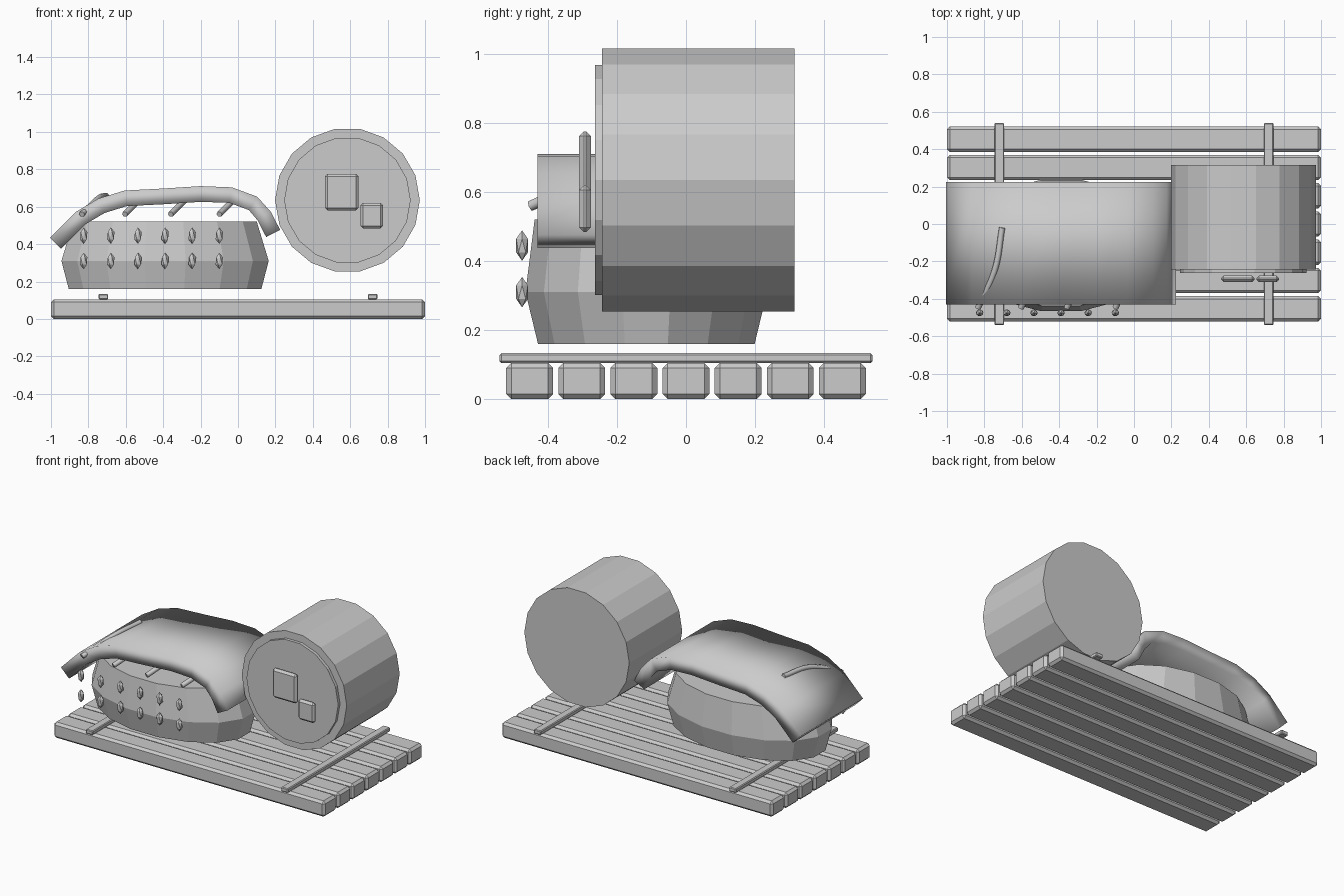
import bpy, bmesh, math
from mathutils import Vector, Matrix

if "Cube" in bpy.data.objects:
    bpy.data.objects.remove(bpy.data.objects["Cube"], do_unlink=True)

GREY = (0.6, 0.6, 0.6, 1)
mat = bpy.data.materials.new("plain grey")
mat.use_nodes = True
mat.diffuse_color = GREY
mat.node_tree.nodes["Principled BSDF"].inputs["Base Color"].default_value = GREY


def finish(name, bm, smooth=False):
    bmesh.ops.recalc_face_normals(bm, faces=bm.faces)
    mesh = bpy.data.meshes.new(name)
    bm.to_mesh(mesh)
    bm.free()
    for p in mesh.polygons:
        p.use_smooth = smooth
    mesh.materials.append(mat)
    ob = bpy.data.objects.new(name, mesh)
    bpy.context.collection.objects.link(ob)
    return ob


def box(name, centre, size, bevel):
    bm = bmesh.new()
    bmesh.ops.create_cube(bm, size=1, matrix=Matrix.Translation(centre) @ Matrix.Diagonal((*size, 1)))
    bmesh.ops.bevel(bm, geom=bm.edges[:], offset=bevel, segments=1, affect='EDGES')
    return finish(name, bm)


def loft(name, rings, smooth=False):
    """Bridge equal rings of points and cap both ends."""
    bm = bmesh.new()
    vs = [[bm.verts.new(p) for p in ring] for ring in rings]
    n = len(vs[0])
    for a, b in zip(vs, vs[1:]):
        for i in range(n):
            j = (i + 1) % n
            bm.faces.new((a[i], a[j], b[j], b[i]))
    bm.faces.new(vs[0])
    bm.faces.new(vs[-1])
    return finish(name, bm, smooth)


def drum(name, y0, y1, r, sides=18):
    def ring(y):
        return [(0.585 + r * math.cos(math.tau * i / sides), y,
                 0.635 + r * math.sin(math.tau * i / sides)) for i in range(sides)]
    return loft(name, [ring(y0), ring(y1)])


# Slatted base with two cross battens
for i in range(7):
    box(f"plank_{i + 1}", (0, (i - 3) * 0.151, 0.0525), (2, 0.136, 0.105), 0.015)
for side, x in (("right", -0.72), ("left", 0.72)):
    box(f"batten_{side}", (x, 0, 0.119), (0.052, 1.08, 0.028), 0.005)

# Faceted oval body
def oval(z, rx, ry, sides=16):
    angles = [math.tau * (i + 0.5) / sides for i in range(sides)]
    return [(-0.39 + rx * math.cos(a), -0.115 + ry * math.sin(a), z) for a in angles]

loft("body", [oval(0.16, 0.525, 0.32), oval(0.31, 0.565, 0.357), oval(0.52, 0.5, 0.33)])

# Two rows of stretched studs
for row, z in (("lower", 0.31), ("upper", 0.445)):
    for i in range(6):
        bm = bmesh.new()
        bmesh.ops.create_icosphere(bm, subdivisions=1, radius=1, matrix=Matrix.Translation(
            (-0.825 + i * 0.145, -0.475, z)) @ Matrix.Diagonal((0.022, 0.02, 0.044, 1)))
        finish(f"stud_{row}_{i + 1}", bm)

# Thick curved cover: centre line offset to both sides
line = [Vector(p) for p in ((-0.975, 0.405), (-0.84, 0.54), (-0.73, 0.605), (-0.6, 0.645),
                            (-0.4, 0.655), (-0.2, 0.668), (-0.04, 0.662), (0.08, 0.618),
                            (0.14, 0.55), (0.188, 0.457))]
outer, inner = [], []
for i, p in enumerate(line):
    t = (line[min(i + 1, len(line) - 1)] - line[max(i - 1, 0)]).normalized()
    normal = Vector((-t.y, t.x)) * 0.042
    outer.append(p + normal)
    inner.append(p - normal)
bm = bmesh.new()
front, back = [[(bm.verts.new((a.x, y, a.y)), bm.verts.new((b.x, y, b.y)))
                for a, b in zip(outer, inner)] for y in (-0.43, 0.225)]
for i in range(len(line) - 1):
    f, g, h, k = front[i], front[i + 1], back[i], back[i + 1]
    for quad in ((f[0], g[0], k[0], h[0]), (f[1], h[1], k[1], g[1]),
                 (f[0], f[1], g[1], g[0]), (h[0], k[0], k[1], h[1])):
        bm.faces.new(quad)
for i in (0, -1):
    bm.faces.new((front[i][0], front[i][1], back[i][1], back[i][0]))
finish("cover", bm, smooth=True)

# Thin bent rods tucked under the cover
for i, x in enumerate((-0.835, -0.605, -0.36, -0.1)):
    cu = bpy.data.curves.new("rod", 'CURVE')
    cu.dimensions = '3D'
    cu.bevel_depth = 0.016
    cu.bevel_resolution = 1
    cu.use_fill_caps = True
    sp = cu.splines.new('BEZIER')
    sp.bezier_points.add(2)
    for bp, co in zip(sp.bezier_points, ((x, -0.45, 0.56), (x + 0.09, -0.25, 0.645), (x + 0.13, -0.02, 0.66))):
        bp.co = co
        bp.handle_left_type = bp.handle_right_type = 'AUTO'
    sp.resolution_u = 6
    cu.materials.append(mat)
    bpy.context.collection.objects.link(bpy.data.objects.new(f"rod_{i + 1}", cu))

# Drum with front rim disc and two square plates
drum("drum", -0.243, 0.315, 0.387)
drum("drum_disc", -0.263, -0.243, 0.338)
box("plate_large", (0.555, -0.293, 0.678), (0.18, 0.034, 0.196), 0.014)
box("plate_small", (0.715, -0.293, 0.552), (0.122, 0.034, 0.136), 0.014)
